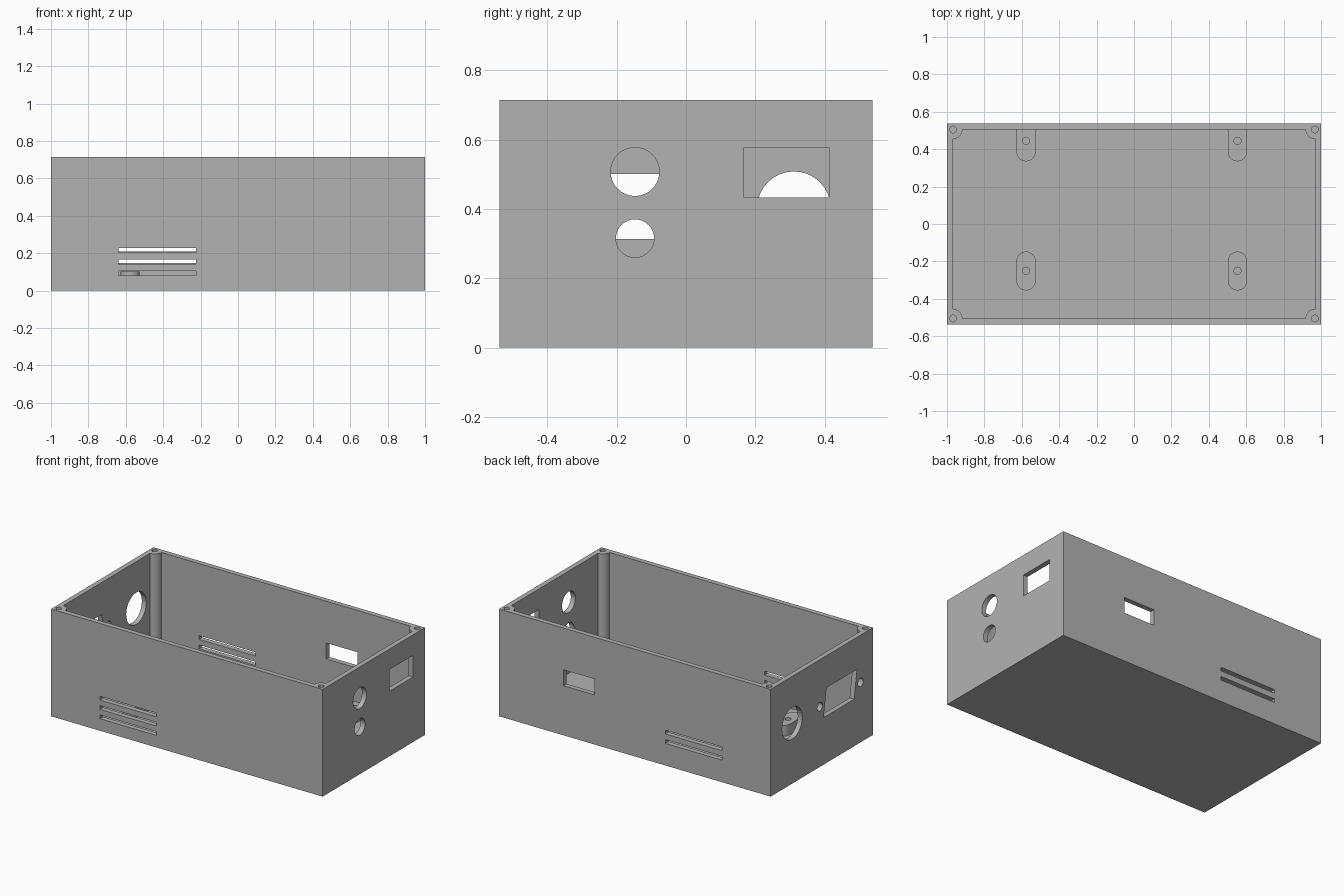
import bpy
import bmesh
from math import sin, cos, pi
from mathutils import Vector

if "Cube" in bpy.data.objects:
    bpy.data.objects.remove(bpy.data.objects["Cube"], do_unlink=True)

HX, HY, H = 1.0, 0.538, 0.714      # outer half sizes and height
T, FLOOR = 0.033, 0.033            # wall and floor thickness
SCREW_X, SCREW_Y = 0.967, 0.505    # corner screw centres

grey = bpy.data.materials.new("grey plastic")
grey.use_nodes = True
grey.diffuse_color = (0.45, 0.45, 0.45, 1)
grey.node_tree.nodes["Principled BSDF"].inputs["Base Color"].default_value = (0.45, 0.45, 0.45, 1)


def prism(bm, outline, axis, start, end):
    """Extrude a 2D outline along x, y or z."""
    place = {"x": lambda a, b, d: (d, a, b),
             "y": lambda a, b, d: (a, d, b),
             "z": lambda a, b, d: (a, b, d)}[axis]
    low = [bm.verts.new(place(a, b, start)) for a, b in outline]
    high = [bm.verts.new(place(a, b, end)) for a, b in outline]
    faces = [bm.faces.new(low), bm.faces.new(high)]
    for i in range(len(low)):
        j = (i + 1) % len(low)
        faces.append(bm.faces.new((low[i], low[j], high[j], high[i])))
    bmesh.ops.recalc_face_normals(bm, faces=faces)


def rect(a0, a1, b0, b1):
    return [(a0, b0), (a1, b0), (a1, b1), (a0, b1)]


def arc(a, b, r, begin=0, sweep=2 * pi, n=32):
    return [(a + r * cos(begin + sweep * i / n), b + r * sin(begin + sweep * i / n))
            for i in range(n if sweep == 2 * pi else n + 1)]


def make(name, bm, helper=False):
    mesh = bpy.data.meshes.new(name)
    bm.to_mesh(mesh)
    bm.free()
    ob = bpy.data.objects.new(name, mesh)
    bpy.context.collection.objects.link(ob)
    mesh.materials.append(grey)
    if helper:
        ob.hide_render = True
        ob.hide_viewport = True
        ob.display_type = 'WIRE'
    return ob


def cut(ob, cutter):
    mod = ob.modifiers.new(cutter.name, 'BOOLEAN')
    mod.operation = 'DIFFERENCE'
    mod.solver = 'EXACT'
    mod.object = cutter


# Outer block
bm = bmesh.new()
prism(bm, rect(-HX, HX, -HY, HY), "z", 0, H)
shell = make("enclosure_shell", bm)

# Cavity, with rounded screw posts left standing in the corners
outline = []
for k, (sx, sy) in enumerate([(1, 1), (-1, 1), (-1, -1), (1, -1)]):
    post = arc(SCREW_X, SCREW_Y, 0.05, 1.5 * pi, -pi / 2, 12)
    corner = [(sx * x, sy * y) for x, y in post]
    outline += corner if k % 2 == 0 else corner[::-1]
bm = bmesh.new()
prism(bm, outline, "z", FLOOR, H + 0.1)
cut(shell, make("cavity_cutter", bm, True))

# Openings through the walls
bm = bmesh.new()
out, inn = HX + 0.05, HX - T - 0.02
prism(bm, arc(-0.147, 0.507, 0.07), "x", inn, out)
prism(bm, arc(-0.147, 0.315, 0.055), "x", inn, out)
prism(bm, rect(0.167, 0.412, 0.433, 0.577), "x", inn, out)
prism(bm, arc(0.311, 0.402, 0.106), "x", -out, -inn)
prism(bm, [(-0.34, 0.313), (-0.02, 0.313), (-0.05, 0.5), (-0.37, 0.5)], "x", -out, -inn)
for y in (-0.408, 0.02):
    prism(bm, arc(y, 0.4, 0.028, n=20), "x", -out, -inn)

out, inn = HY + 0.05, HY - T - 0.02
for z in (0.08, 0.142, 0.204):
    prism(bm, rect(-0.64, -0.225, z, z + 0.025), "y", -out, -inn)
for z in (0.147, 0.21):
    prism(bm, rect(-0.64, -0.225, z, z + 0.025), "y", inn, out)
prism(bm, rect(0.296, 0.526, 0.33, 0.436), "y", inn, out)

# Screw holes in the corner posts
for sx in (-1, 1):
    for sy in (-1, 1):
        prism(bm, arc(sx * SCREW_X, sy * SCREW_Y, 0.018, n=20), "z", H - 0.2, H + 0.05)
cut(shell, make("opening_cutter", bm, True))

# Board standoffs on the floor: the back pair runs into the wall
TOP = 0.103
for side, x in (("right", -0.577), ("left", 0.553)):
    back = arc(x, 0.386, 0.051, pi, pi, 16) + [(x + 0.051, HY - T), (x - 0.051, HY - T)]
    front = arc(x, -0.198, 0.051, 0, pi, 16) + arc(x, -0.304, 0.051, pi, pi, 16)
    for end, shape, hole_y in (("back", back, 0.445), ("front", front, -0.25)):
        bm = bmesh.new()
        prism(bm, shape, "z", FLOOR, TOP)
        standoff = make(f"{end}_{side}_standoff", bm)
        bm = bmesh.new()
        prism(bm, arc(x, hole_y, 0.019, n=20), "z", FLOOR - 0.02, TOP + 0.05)
        cut(standoff, make(f"{end}_{side}_hole_cutter", bm, True))
